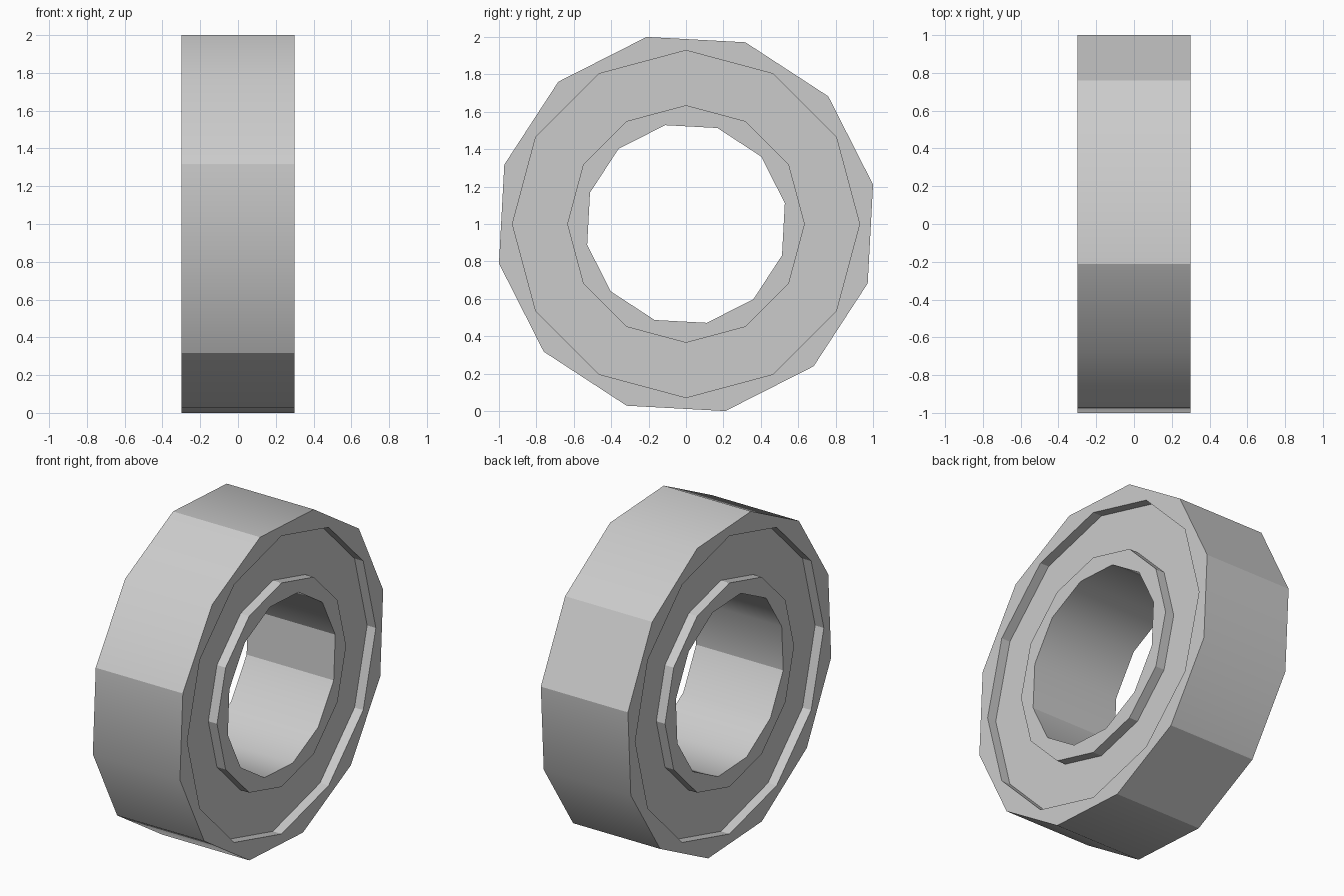
import bpy, bmesh, math

cube = bpy.data.objects.get("Cube")
if cube:
    bpy.data.objects.remove(cube, do_unlink=True)

SIDES = 12
HALF = 0.3            # half width along x
DEPTH = 0.06          # depth of the side grooves
TWIST = math.radians(11.9)

metal = bpy.data.materials.new("light_grey_metal")
metal.use_nodes = True
grey = (0.6, 0.6, 0.6, 1)
metal.diffuse_color = grey
metal.node_tree.nodes["Principled BSDF"].inputs["Base Color"].default_value = grey

bm = bmesh.new()


def loop(radius, x, turn):
    """Ring of vertices around the x axis."""
    return [bm.verts.new((x, radius * math.cos(turn + math.tau * k / SIDES),
                          1 + radius * math.sin(turn + math.tau * k / SIDES)))
            for k in range(SIDES)]


def bridge(a, b, smooth=False, sharp=()):
    """Quads between two rings, with chosen cross edges kept sharp."""
    for k in range(SIDES):
        n = (k + 1) % SIDES
        bm.faces.new((a[k], a[n], b[n], b[k])).smooth = smooth
    for k in sharp:
        bm.edges.get((a[k], b[k])).smooth = False


# Closed cross-section: tread, side face, groove, bore, and the same mirrored
half = [(1.022, HALF, TWIST), (0.928, HALF, 0), (0.928, HALF - DEPTH, 0),
        (0.635, HALF - DEPTH, 0), (0.635, HALF, 0), (0.54, HALF, TWIST)]
section = half + [(r, -x, t) for r, x, t in reversed(half)]
rings = [loop(*s) for s in section]
for i, ring in enumerate(rings):
    following = rings[(i + 1) % len(rings)]
    if i == 5:        # bore
        bridge(ring, following, True, (0, 6, 11))
    elif i == 11:     # outer tread
        bridge(ring, following, True, (0, 1, 3, 5, 7, 9, 10))
    else:
        bridge(ring, following)

# Rims stay crisp where the curved walls meet the sides
for e in bm.edges:
    if len({f.smooth for f in e.link_faces}) == 2:
        e.smooth = False
bmesh.ops.recalc_face_normals(bm, faces=bm.faces)

mesh = bpy.data.meshes.new("bearing_ring")
bm.to_mesh(mesh)
bm.free()
mesh.materials.append(metal)
bpy.context.collection.objects.link(bpy.data.objects.new("bearing_ring", mesh))
